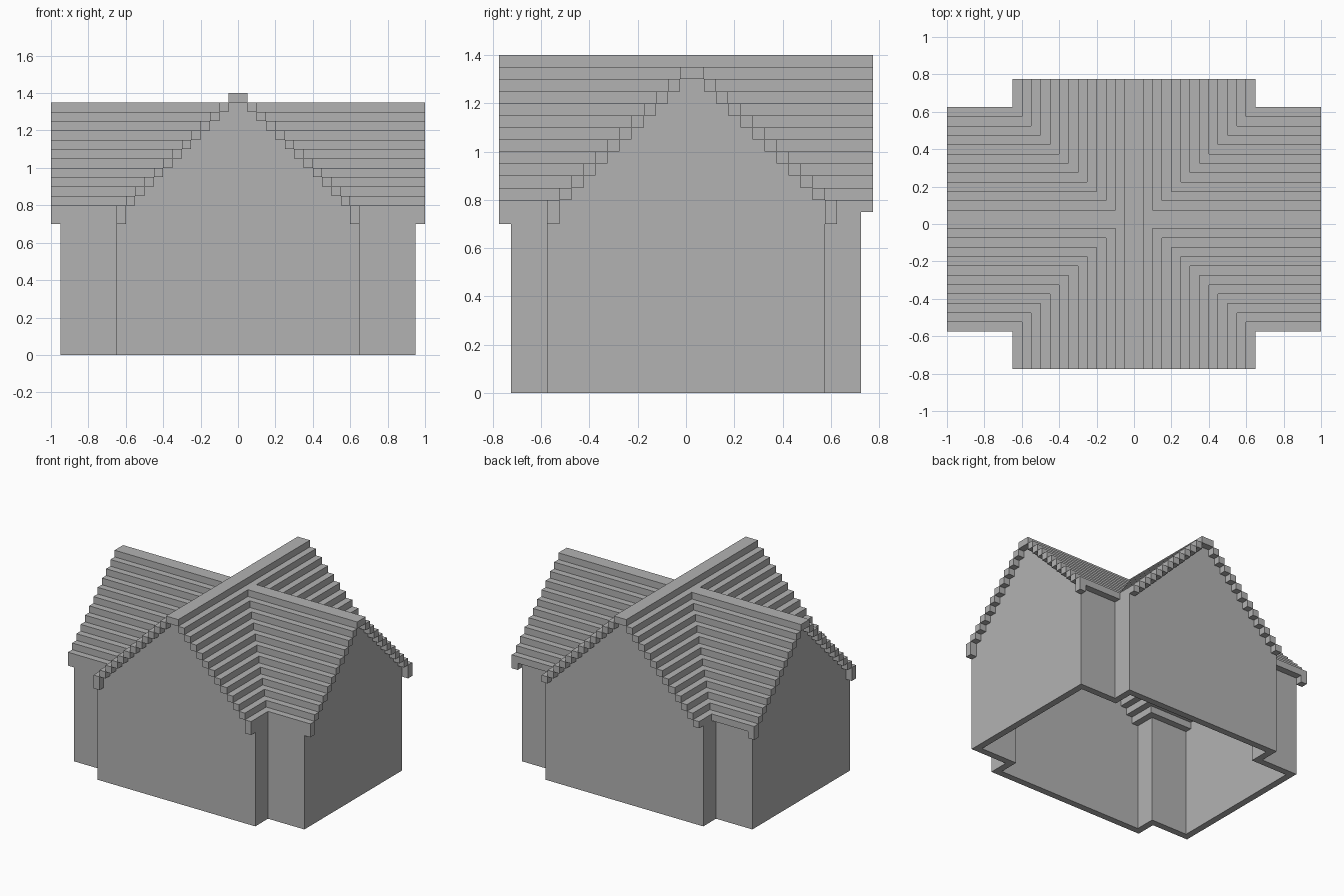
import bpy
import bmesh

cube = bpy.data.objects.get("Cube")
if cube:
    bpy.data.objects.remove(cube, do_unlink=True)

S = 0.05                      # step size of the roof courses and wall thickness
ROOF_X, ROOF_Y = 1.0, 0.775   # half lengths of the two crossing roofs
WALL_X, WALL_Y = 0.95, 0.725  # half lengths of the two wings
HALF_X, HALF_Y = 0.65, 0.575  # half widths of the two wings
MID = S / 2                   # the lower ridge sits slightly towards the back
TOP = 1.4
EAVE = 0.75

grey = bpy.data.materials.new("plain_grey")
grey.use_nodes = True
tone = (0.45, 0.45, 0.45, 1)
grey.diffuse_color = tone
grey.node_tree.nodes["Principled BSDF"].inputs["Base Color"].default_value = tone


def prism(bm, points, vector):
    """Extrude a closed planar outline along a vector."""
    face = bm.faces.new([bm.verts.new(p) for p in points])
    new = bmesh.ops.extrude_face_region(bm, geom=[face])["geom"]
    moved = [g for g in new if isinstance(g, bmesh.types.BMVert)]
    bmesh.ops.translate(bm, verts=moved, vec=vector)


def slab(bm, outline, z0, z1):
    prism(bm, [(x, y, z0) for x, y in outline], (0, 0, z1 - z0))


def box(bm, x0, x1, y0, y1, z0, z1):
    slab(bm, [(x0, y0), (x1, y0), (x1, y1), (x0, y1)], z0, z1)


def finish(bm, name):
    bmesh.ops.recalc_face_normals(bm, faces=bm.faces)
    mesh = bpy.data.meshes.new(name)
    bm.to_mesh(mesh)
    bm.free()
    mesh.materials.append(grey)
    bpy.context.collection.objects.link(bpy.data.objects.new(name, mesh))


# Main ridge
bm = bmesh.new()
box(bm, -S, S, -ROOF_Y, ROOF_Y, TOP - S, TOP)
finish(bm, "main_ridge")

# Cross ridge, one T-shaped course on each side
bm = bmesh.new()
for sx in (-1, 1):
    low, high = MID - S, MID + S
    outline = [(S, -ROOF_Y), (2 * S, -ROOF_Y), (2 * S, low), (ROOF_X, low),
               (ROOF_X, high), (2 * S, high), (2 * S, ROOF_Y), (S, ROOF_Y)]
    slab(bm, [(sx * x, y) for x, y in outline], TOP - 2 * S, TOP - S)
finish(bm, "cross_ridge")

# Stepped courses, L-shaped around each valley
EAVE_COURSE = 12
for sy, side in ((-1, "front"), (1, "back")):
    bm = bmesh.new()
    for sx in (-1, 1):
        for k in range(2, EAVE_COURSE + 1):
            xa, xb = k * S, (k + 1) * S
            ya, yb = MID + sy * (k - 1) * S, MID + sy * k * S
            end = sy * ROOF_Y
            outline = [(xa, end), (xb, end), (xb, yb), (ROOF_X, yb),
                       (ROOF_X, ya), (xa, ya)]
            z1 = TOP - k * S
            deep = k == EAVE_COURSE and sy < 0
            slab(bm, [(sx * x, y) for x, y in outline], z1 - S * (2 if deep else 1), z1)
        # Drop at the gable end of the overhanging back eave
        if sy > 0:
            box(bm, sx * WALL_X, sx * ROOF_X, HALF_Y, HALF_Y + S, EAVE - S, EAVE)
    finish(bm, side + "_roof_courses")


def stepped_outline(first, last, columns):
    """Gable outline in (across, height): columns are (start, end, top)."""
    points = [(last, 0), (first, 0)]
    for a, b, top in columns:
        points += [(a, top), (b, top)]
    return points


# Gable walls of the main wing
half = [(k * S, (k + 1) * S, TOP - (k + 1) * S) for k in range(1, EAVE_COURSE + 1)]
columns = [(-b, -a, t) for a, b, t in reversed(half)] + [(-S, S, TOP - S)] + half
outline = stepped_outline(-HALF_X, HALF_X, columns)
for sy, name in ((-1, "front_gable_wall"), (1, "back_gable_wall")):
    bm = bmesh.new()
    prism(bm, [(x, sy * WALL_Y, z) for x, z in outline], (0, -sy * S, 0))
    finish(bm, name)

# Gable walls of the cross wing
half = [(j * S, (j + 1) * S, TOP - (j + 2) * S) for j in range(1, EAVE_COURSE)]
columns = [(MID - b, MID - a, t) for a, b, t in reversed(half)]
columns += [(MID - S, MID + S, TOP - 2 * S)]
columns += [(MID + a, MID + b, t) for a, b, t in half[:-1]]
outline = stepped_outline(-HALF_Y, HALF_Y, columns)
for sx, name in ((1, "left_gable_wall"), (-1, "right_gable_wall")):
    bm = bmesh.new()
    prism(bm, [(sx * WALL_X, y, z) for y, z in outline], (-sx * S, 0, 0))
    finish(bm, name)

# Corner walls joining the wings
for sy, side in ((-1, "front"), (1, "back")):
    bm = bmesh.new()
    for sx in (-1, 1):
        xi, xo = HALF_X - S, HALF_X
        yi, yo = HALF_Y - S, HALF_Y
        outline = [(xi, yi), (WALL_X - S, yi), (WALL_X - S, yo), (xo, yo),
                   (xo, WALL_Y - S), (xi, WALL_Y - S)]
        slab(bm, [(sx * x, sy * y) for x, y in outline], 0, EAVE)
        if sy > 0:
            box(bm, sx * xi, sx * (WALL_X - S), yi, yo, EAVE, EAVE + S)
    finish(bm, side + "_corner_walls")
